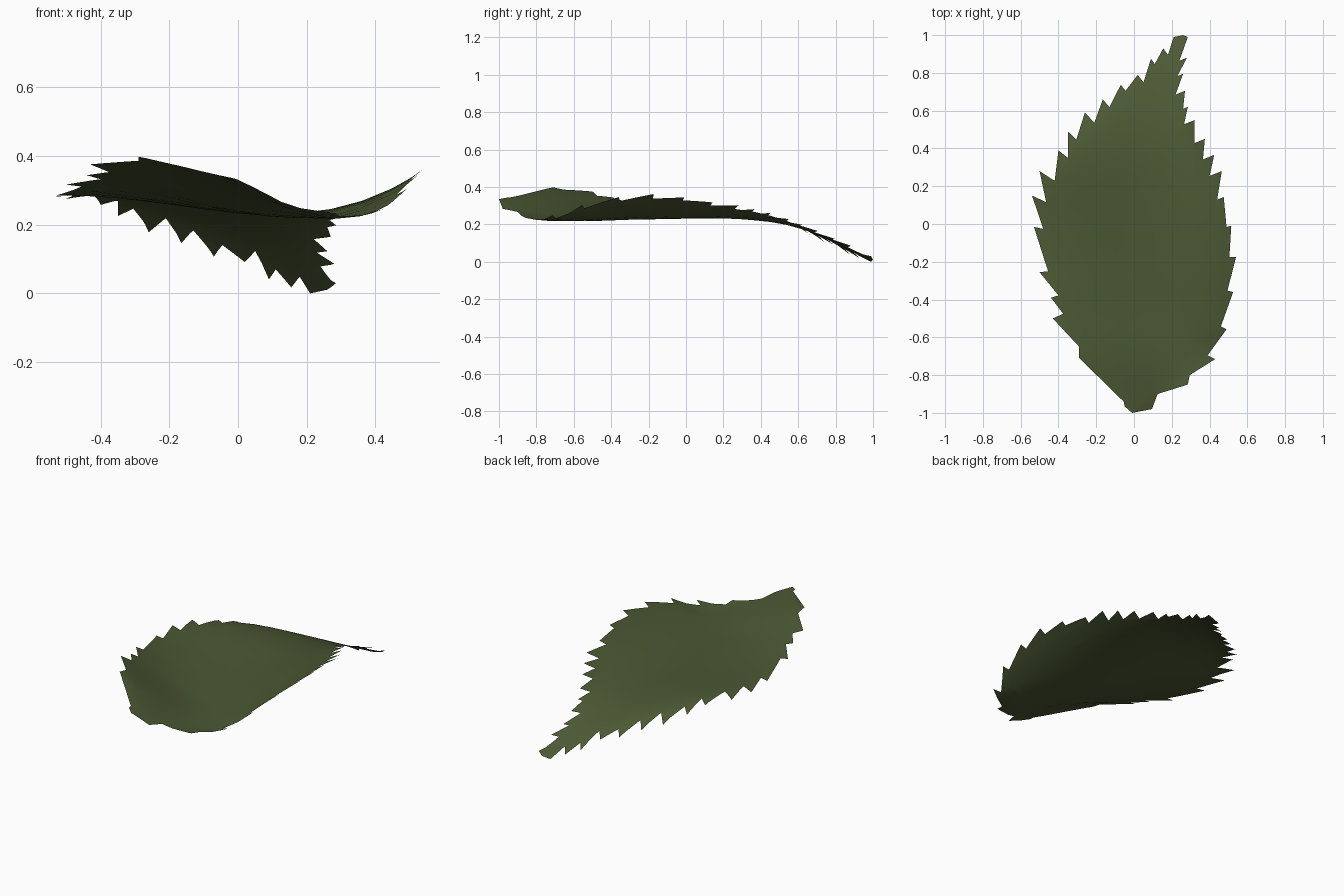
import bpy
import bmesh

if "Cube" in bpy.data.objects:
    bpy.data.objects.remove(bpy.data.objects["Cube"], do_unlink=True)

# Leaf curvature: y, left edge x, right edge x, then height at left, middle, right
STATIONS = [
    (-.98, -.03, .10, .345, .325, .29),
    (-.85, -.15, .29, .373, .295, .232),
    (-.7, -.29, .43, .413, .27, .245),
    (-.5, -.43, .5, .385, .242, .33),
    (-.25, -.5, .53, .322, .24, .364),
    (0, -.53, .51, .29, .245, .35),
    (.15, -.54, .47, .293, .25, .325),
    (.3, -.49, .46, .287, .25, .305),
    (.5, -.34, .35, .237, .224, .26),
    (.62, -.21, .29, .178, .19, .213),
    (.8, .01, .26, .085, .112, .135),
    (1, .2, .29, -.02, 0, .025),
]
# Sideways S-bend: the left half swells, the right half dips before its rim
SWELL = .07

# Serrated margin, tip to base: tooth x, tooth y, depth of the notch above it
LEFT_TEETH = [
    (.155, .93, .025), (.09, .875, .02), (.02, .79, .03), (-.07, .737, .025),
    (-.165, .66, .035), (-.26, .59, .05), (-.35, .49, .045), (-.4, .39, .05),
    (-.5, .28, .08), (-.54, .15, .075), (-.53, -.015, .05),
    (-.5, -.255, .045), (-.44, -.39, .04), (-.43, -.5, .055),
]
RIGHT_TEETH = [
    (.28, .88, .04), (.26, .795, .03), (.27, .705, .05), (.285, .62, .025),
    (.32, .55, .055), (.375, .45, .055), (.425, .366, .06), (.465, .28, .065),
    (.475, .143, .035), (.515, -.01, .025), (.54, -.175, .035),
    (.525, -.36, .03), (.49, -.557, .03), (.43, -.715, .04),
]
LEFT_BASE = [(-.29, -.65), (-.29, -.71), (-.055, -.94), (-.05, -.965), (-.01, -1)]
RIGHT_BASE = [(.295, -.8), (.285, -.85), (.125, -.9), (.095, -.98)]
LEAF_TIP = [(.285, .99), (.26, 1), (.21, .99)]


def serrated_edge(teeth, inward, max_slant):
    """Alternate notches and teeth down one margin."""
    points = []
    for x, y, depth in teeth:
        slant = max(-.5, min(max_slant, .25 + 1.4 * y))
        points.append((x + inward * depth, y - depth * slant))
        points.append((x, y))
    return points


def station_at(y):
    y = max(STATIONS[0][0], min(STATIONS[-1][0], y))
    for low, high in zip(STATIONS, STATIONS[1:]):
        if y <= high[0]:
            t = (y - low[0]) / (high[0] - low[0])
            return [a + (b - a) * t for a, b in zip(low, high)]


def leaf_height(x, y):
    """Curve across the blade, softened along its length."""
    rows = [station_at(y + step) for step in (-.06, 0, .06)]
    _, x_left, x_right, left, middle, right = [sum(c) / 3 for c in zip(*rows)]
    width = x_right - x_left
    s = max(-1.1, min(1.1, (2 * x - x_left - x_right) / width))
    bowl = middle + (right - left) / 2 * s + ((left + right) / 2 - middle) * s * s
    return bowl - SWELL * width * s * (1 - s * s)


# Flat outline, anticlockwise from the tip
outline = (LEAF_TIP + serrated_edge(LEFT_TEETH, 1, 1.4) + LEFT_BASE
           + (serrated_edge(RIGHT_TEETH, -1, .4) + RIGHT_BASE)[::-1])
bm = bmesh.new()
blade = bm.faces.new([bm.verts.new((x, y, 0)) for x, y in outline])
blade.normal_update()
bmesh.ops.triangulate(bm, faces=[blade], ngon_method='EAR_CLIP')

# Cut a regular grid into the blade so that it can bend
for axis, count in (((1, 0, 0), 6), ((0, 1, 0), 11)):
    for i in range(-count, count + 1):
        offset = i * .09
        bmesh.ops.bisect_plane(
            bm, geom=bm.verts[:] + bm.edges[:] + bm.faces[:], dist=.0001,
            plane_co=[a * offset for a in axis], plane_no=axis)

# Bend the blade and rest it on the ground
for v in bm.verts:
    v.co.z = leaf_height(v.co.x, v.co.y)
lowest = min(v.co.z for v in bm.verts)
for v in bm.verts:
    v.co.z -= lowest
for face in bm.faces:
    face.normal_update()
    if face.normal.z < 0:
        face.normal_flip()
    face.smooth = True

mesh = bpy.data.meshes.new("leaf_blade")
bm.to_mesh(mesh)
bm.free()
leaf = bpy.data.objects.new("leaf_blade", mesh)
bpy.context.collection.objects.link(leaf)

# Leaf colour
green = bpy.data.materials.new("leaf_green")
green.use_nodes = True
colour = (.07, .098, .034, 1)
green.diffuse_color = colour
green.node_tree.nodes["Principled BSDF"].inputs["Base Color"].default_value = colour
mesh.materials.append(green)
